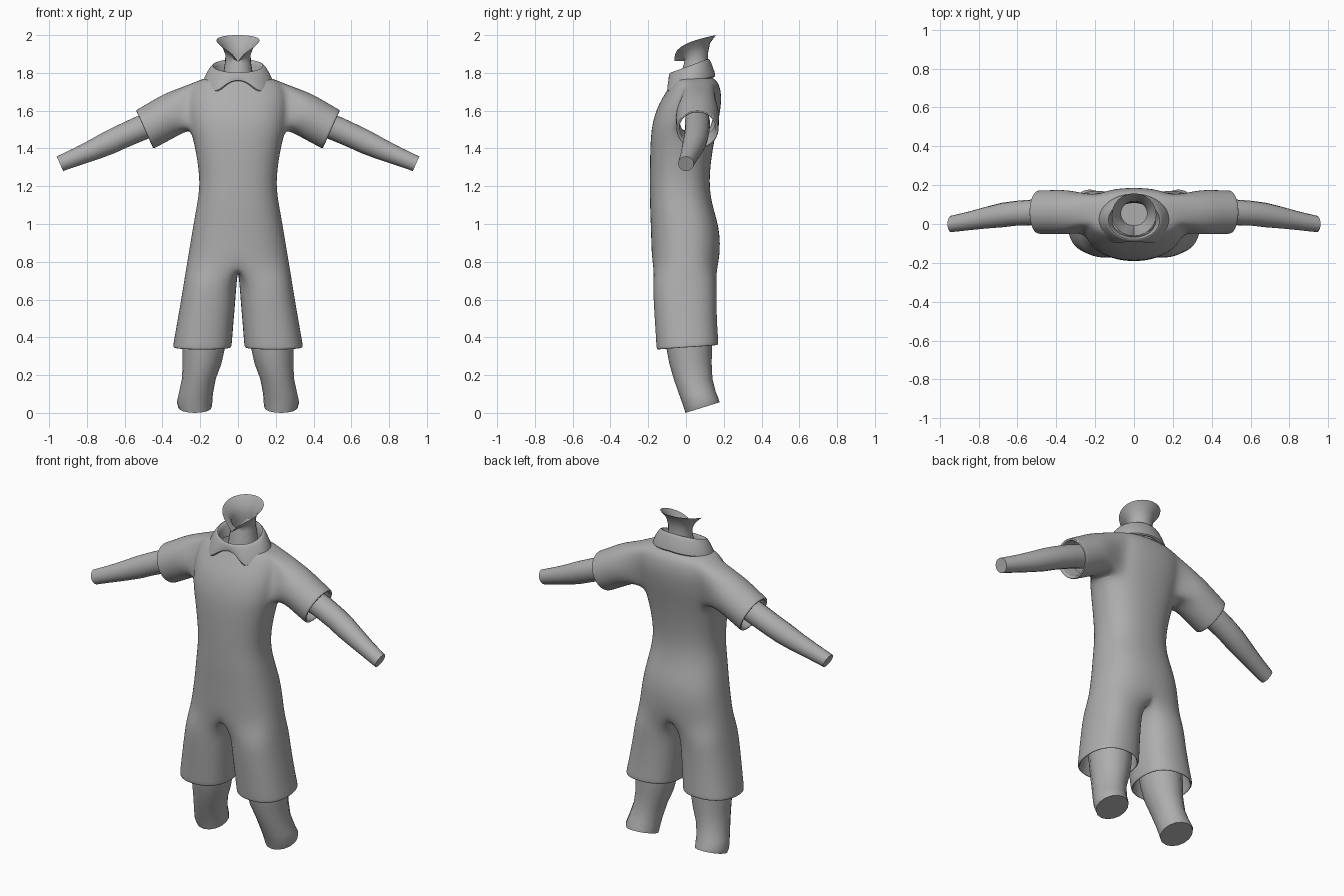
import bpy, bmesh, math
from mathutils import Vector

if "Cube" in bpy.data.objects:
    bpy.data.objects.remove(bpy.data.objects["Cube"])

grey = bpy.data.materials.new("plain grey")
grey.diffuse_color = (0.42, 0.42, 0.42, 1)
grey.use_nodes = True
grey.node_tree.nodes["Principled BSDF"].inputs["Base Color"].default_value = grey.diffuse_color


def power(v, e):
    return math.copysign(abs(v) ** e, v)


def interp(table, t):
    for (a, va), (b, vb) in zip(table, table[1:]):
        if t <= b:
            return va + (vb - va) * (t - a) / (b - a)
    return table[-1][1]


def skin(bm, a, b, closed=True):
    """Join two rings of equal length with quads."""
    n = len(a)
    for i in range(n if closed else n - 1):
        j = (i + 1) % n
        bm.faces.new((a[i], a[j], b[j], b[i]))


def finish(bm, name, mirror=False, subdiv=0, angle=50):
    bmesh.ops.recalc_face_normals(bm, faces=bm.faces)
    mid = sum((v.co for v in bm.verts), Vector()) / len(bm.verts)
    if sum((f.calc_center_median() - mid).dot(f.normal) * f.calc_area() for f in bm.faces) < 0:
        bmesh.ops.reverse_faces(bm, faces=bm.faces)
    me = bpy.data.meshes.new(name)
    bm.to_mesh(me)
    bm.free()
    me.materials.append(grey)
    ob = bpy.data.objects.new(name, me)
    bpy.context.collection.objects.link(ob)
    bpy.ops.object.select_all(action='DESELECT')
    bpy.context.view_layer.objects.active = ob
    ob.select_set(True)
    bpy.ops.object.shade_smooth_by_angle(angle=math.radians(angle))
    if mirror:
        m = ob.modifiers.new("mirror", 'MIRROR')
        m.use_clip = True
        m.merge_threshold = 0.0005
    if subdiv:
        s = ob.modifiers.new("subdivision", 'SUBSURF')
        s.levels = s.render_levels = subdiv
    return ob


def loft(name, rings, cap_start=False, cap_end=False, **kw):
    bm = bmesh.new()
    rows = [[bm.verts.new(p) for p in ring] for ring in rings]
    for a, b in zip(rows, rows[1:]):
        skin(bm, a, b)
    if cap_start:
        bm.faces.new(rows[0])
    if cap_end:
        bm.faces.new(rows[-1])
    return finish(bm, name, **kw)


def tilted_ring(c, r, u, n=16):
    """Circle spanned by the y axis and the direction u."""
    c, u = Vector(c), Vector(u).normalized()
    return [c + r * (math.cos(t) * Vector((0, 1, 0)) + math.sin(t) * u)
            for t in (2 * math.pi * k / n for k in range(n))]


# --- Suit: right half of torso, shorts leg and sleeve, then mirrored ---
bm = bmesh.new()
torso = [  # z, half width, front y, back y
    (.78, .274, -.181, .175), (.90, .254, -.185, .184), (1.0, .237, -.188, .172),
    (1.1, .219, -.192, .14), (1.2, .203, -.192, .124), (1.31, .212, -.192, .13),
    (1.42, .232, -.190, .147), (1.50, .252, -.184, .163), (1.56, .262, -.172, .176),
    (1.63, .266, -.148, .187), (1.69, .264, -.112, .188), (1.745, .245, -.078, .175),
    (1.768, .19, -.066, .150), (1.78, .13, -.05, .13)]
COLS = 12
rows = []
for z, w, yf, yb in torso:
    ring = []
    for j in range(COLS + 1):
        t = math.pi * j / COLS
        x = 0 if j in (0, COLS) else w * power(math.sin(t), .85)
        ring.append(bm.verts.new((x, (yf + yb) / 2 - (yb - yf) / 2 * power(math.cos(t), .85), z)))
    rows.append(ring)
R0, R1, C0, C1 = 7, 11, 5, 9          # opening for the sleeve
for i in range(len(rows) - 1):
    for j in range(COLS):
        if not (R0 <= i < R1 and C0 <= j < C1):
            bm.faces.new((rows[i][j], rows[i][j + 1], rows[i + 1][j + 1], rows[i + 1][j]))

# Sleeve grown from the opening, with a turned-in cuff
prev = ([rows[i][C1] for i in range(9, R1)] + [rows[R1][j] for j in range(C1, C0, -1)]
        + [rows[i][C0] for i in range(R1, R0, -1)] + [rows[R0][j] for j in range(C0, C1)]
        + [rows[i][C1] for i in range(R0, 9)])
for x, z, r in [(.335, 1.59, .118), (.41, 1.547, .116), (.48, 1.508, .115),
                (.495, 1.50, .114), (.494, 1.50, .100), (.48, 1.508, .097), (.41, 1.547, .097)]:
    ring = [bm.verts.new(p) for p in tilted_ring((x, .061, z), r, (.41, 0, .91))]
    skin(bm, prev, ring)
    prev = ring

# Shorts leg: outer half ring plus a crotch seam, with a turned-in hem
seam = [bm.verts.new((0, y, .752)) for y in (.11, .055, 0, -.055, -.11)]
prev = rows[0] + seam
angles = [-40 + 260 * k / 12 for k in range(13)] + [220 + 100 * k / 6 for k in range(1, 6)]
for z, x0, x1, yf, yb, s in [
        (.69, .006, .289, -.178, .166, 1), (.58, .014, .307, -.174, .164, 1),
        (.46, .024, .328, -.166, .168, 1), (.37, .031, .344, -.160, .174, 1),
        (.348, .033, .347, -.158, .175, 1), (.345, .033, .347, -.158, .175, .93),
        (.37, .033, .347, -.158, .175, .90), (.45, .03, .33, -.158, .165, .90)]:
    ring = []
    for a in angles:
        t = math.radians(a)
        ring.append(bm.verts.new(((x0 + x1) / 2 + s * (x1 - x0) / 2 * power(math.sin(t), .85),
                                  (yf + yb) / 2 - s * (yb - yf) / 2 * power(math.cos(t), .85),
                                  z + .012 * (-math.cos(t)) * (z < .4))))
    skin(bm, prev, ring)
    prev = ring
finish(bm, "suit", mirror=True, subdiv=2, angle=80)

# --- Forearms ---
up = (.41, 0, .91)
loft("arms", [tilted_ring(c, r, up) for c, r in [
    ((.40, .06, 1.55), .066), ((.52, .06, 1.505), .066), ((.61, .055, 1.465), .064),
    ((.68, .046, 1.432), .063), ((.76, .033, 1.395), .056), ((.85, .016, 1.357), .048),
    ((.943, 0, 1.319), .042)]], cap_end=True, mirror=True)

# --- Lower legs ---
legs = []
for z, x0, x1, yf, yb, tilt in [
        (.44, .06, .295, -.115, .135, 0), (.34, .07, .295, -.103, .137, 0),
        (.26, .088, .293, -.088, .136, 0), (.18, .118, .297, -.065, .140, 0),
        (.10, .133, .314, -.033, .157, .012), (.055, .136, .324, -.013, .172, .022),
        (.028, .140, .316, -.003, .178, .028)]:
    legs.append([((x0 + x1) / 2 + (x1 - x0) / 2 * math.sin(t),
                  (yf + yb) / 2 - (yb - yf) / 2 * math.cos(t), z - tilt * math.cos(t))
                 for t in (2 * math.pi * k / 16 for k in range(16))])
loft("lower_legs", legs, cap_end=True, mirror=True)

# --- Neck, flaring to an open rim under the jaw ---
neck = []
for rx, yf, yb, z, rise, e in [
        (.085, -.035, .135, 1.73, 0, 1), (.078, -.025, .128, 1.80, 0, 1),
        (.068, -.012, .118, 1.845, .02, 1), (.067, -.008, .117, 1.862, .045, .8),
        (.082, -.028, .127, 1.862, .095, .7), (.115, -.062, .158, 1.862, .138, .65)]:
    neck.append([(rx * math.sin(t), (yf + yb) / 2 - (yb - yf) / 2 * math.cos(t),
                  z + rise * abs(math.sin(t / 2)) ** e)
                 for t in (2 * math.pi * k / 24 for k in range(24))])
loft("neck", neck, cap_start=True)

# --- Folded collar with two front points ---
drop = [(0, 1.757), (14, 1.75), (24, 1.728), (36, 1.690), (50, 1.708),
        (75, 1.74), (110, 1.758), (180, 1.778)]
push = [(0, .80), (14, .84), (36, 1.08), (60, 1.02), (180, 1)]
N = 48
parts = [[] for _ in range(7)]
for k in range(N):
    t = 2 * math.pi * k / N
    deg = math.degrees(min(t, 2 * math.pi - t))
    s, c = math.sin(t), math.cos(t)
    top, low, f = 1.805 + .072 * (1 - c) / 2, interp(drop, deg), interp(push, deg)

    def at(rx, ry, z):
        return (rx * s, .02 - ry * c, z)
    parts[0].append(at(.112, .088, 1.765))
    parts[1].append(at(.122, .092, top - .012))
    parts[2].append(at(.132, .098, top))
    parts[3].append(at(.144, .107, top - .006))
    parts[4].append(at(.168 * (1 + f) / 2, .124 * (1 + f) / 2, (top + low) / 2))
    parts[5].append(at(.187 * f, .141 * f, low))
    parts[6].append(at(.170 * f, .124 * f, low + .004))
loft("collar", parts, subdiv=1)
